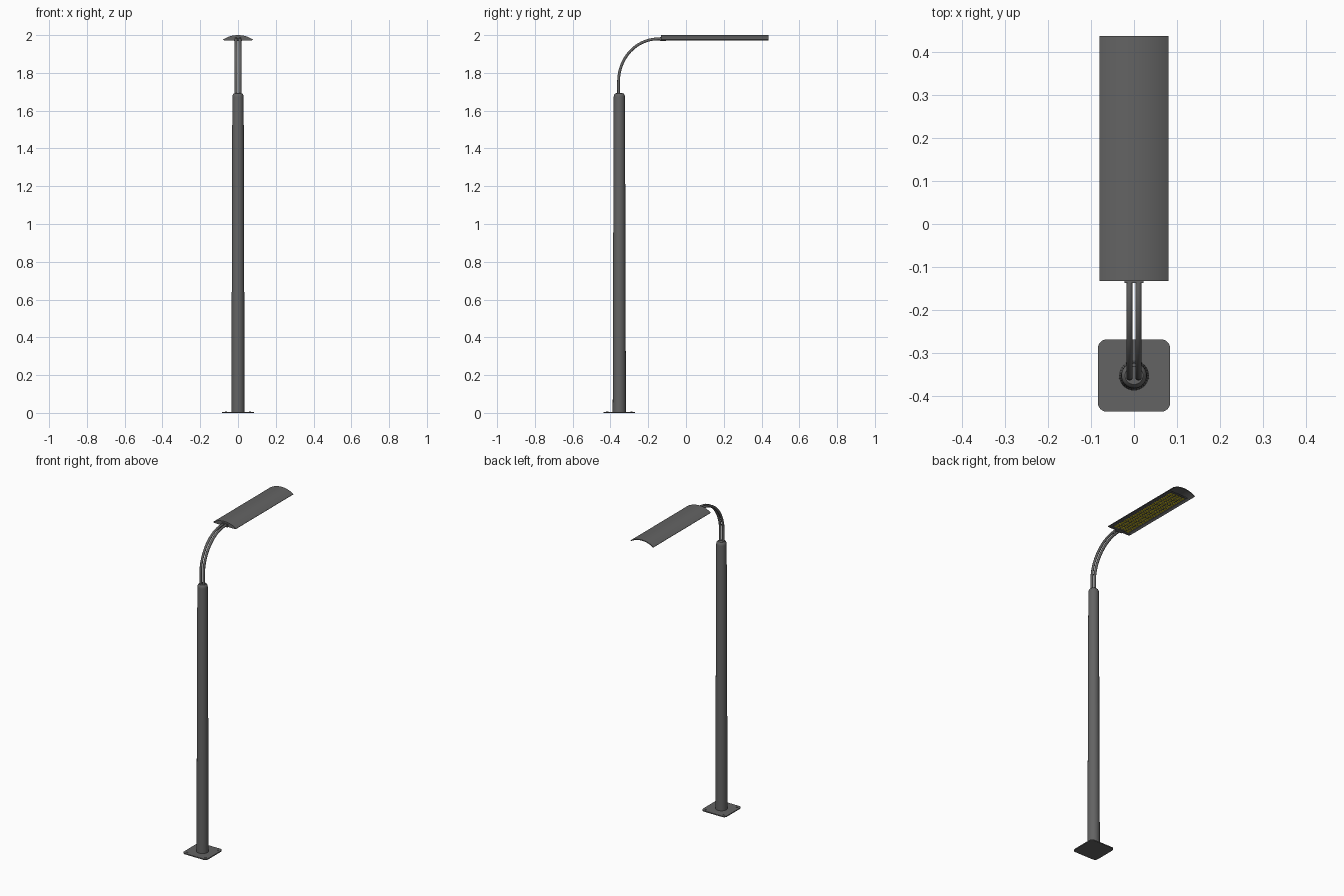
import bpy, bmesh, math
from mathutils import Matrix

if "Cube" in bpy.data.objects:
    bpy.data.objects.remove(bpy.data.objects["Cube"])

PY = -0.353  # pole centre in y


def material(name, rgb):
    m = bpy.data.materials.new(name)
    m.diffuse_color = (*rgb, 1)
    m.use_nodes = True
    m.node_tree.nodes["Principled BSDF"].inputs["Base Color"].default_value = m.diffuse_color
    return m


grey = material("dark_grey_metal", (0.125, 0.125, 0.125))
yellow = material("led_yellow", (0.75, 0.62, 0.02))


def make(name, bm, mat, smooth=True):
    bmesh.ops.recalc_face_normals(bm, faces=bm.faces)
    me = bpy.data.meshes.new(name)
    bm.to_mesh(me)
    bm.free()
    me.materials.append(mat)
    ob = bpy.data.objects.new(name, me)
    bpy.context.collection.objects.link(ob)
    if smooth:
        bpy.ops.object.select_all(action='DESELECT')
        ob.select_set(True)
        bpy.context.view_layer.objects.active = ob
        bpy.ops.object.shade_smooth_by_angle(angle=math.radians(35))
    return ob


def add_box(bm, c, s):
    bmesh.ops.create_cube(bm, size=1, matrix=Matrix.Translation(c) @ Matrix.Diagonal((*s, 1)))


def prism(bm, pts, offset):
    """Extrude a closed outline by an offset."""
    f = bm.faces.new([bm.verts.new(p) for p in pts])
    r = bmesh.ops.extrude_face_region(bm, geom=[f], use_keep_orig=True)
    vs = [g for g in r['geom'] if isinstance(g, bmesh.types.BMVert)]
    bmesh.ops.translate(bm, verts=vs, vec=offset)


# base plate with rounded corners
bm = bmesh.new()
half, rad = 0.084, 0.02
outline = []
for q in range(4):
    a0 = q * math.pi / 2
    cx = (half - rad) * (1 if q in (0, 3) else -1)
    cy = (half - rad) * (1 if q in (0, 1) else -1)
    for i in range(7):
        a = a0 + i * math.pi / 12
        outline.append((cx + rad * math.cos(a), PY + cy + rad * math.sin(a), 0))
prism(bm, outline, (0, 0, 0.006))
make("base_plate", bm, grey)

# anchor bolts
bm = bmesh.new()
for sx in (-1, 1):
    for sy in (-1, 1):
        bmesh.ops.create_cone(bm, cap_ends=True, segments=12, radius1=0.006, radius2=0.006,
                              depth=0.004, matrix=Matrix.Translation((sx * 0.064, PY + sy * 0.064, 0.006)))
make("anchor_bolts", bm, grey)

# tapered pole with a rounded top, lathed from a profile
bm = bmesh.new()
profile = [(0, 0.003), (0.035, 0.003), (0.030, 1.672), (0.029, 1.680), (0.026, 1.687), (0.021, 1.692), (0, 1.693)]
verts = [bm.verts.new((r, PY, z)) for r, z in profile]
edges = [bm.edges.new(p) for p in zip(verts, verts[1:])]
bmesh.ops.spin(bm, geom=verts + edges, cent=(0, PY, 0), axis=(0, 0, 1), angle=2 * math.pi, steps=32)
bmesh.ops.remove_doubles(bm, verts=bm.verts, dist=1e-5)
make("pole", bm, grey)

# twin bent arm tubes
path = [(PY - 0.004, 1.67)]
for i in range(17):
    t = i / 16 * math.pi / 2
    path.append((PY - 0.004 + 0.21 * (1 - math.cos(t)), 1.755 + 0.225 * math.sin(t)))
path.append((-0.11, 1.98))
for side, x in (("left", -0.0105), ("right", 0.0105)):
    bm = bmesh.new()
    rings = []
    for i, (y, z) in enumerate(path):
        ya, za = path[max(i - 1, 0)]
        yb, zb = path[min(i + 1, len(path) - 1)]
        a = math.atan2(zb - za, yb - ya)
        ring = []
        for k in range(14):
            u = 2 * math.pi * k / 14
            n = 0.0075 * math.sin(u)
            ring.append(bm.verts.new((x + 0.0075 * math.cos(u), y - n * math.sin(a), z + n * math.cos(a))))
        rings.append(ring)
    for r1, r2 in zip(rings, rings[1:]):
        for k in range(14):
            bm.faces.new((r1[k], r1[(k + 1) % 14], r2[(k + 1) % 14], r2[k]))
    bm.faces.new(rings[0])
    bm.faces.new(rings[-1])
    make("arm_tube_" + side, bm, grey)

# arched lamp shell, open underneath and at the far end
HW, SAG, Y0, Y1 = 0.08, 0.024, -0.133, 0.438
R = (HW ** 2 + SAG ** 2) / (2 * SAG)
A = math.asin(HW / R)


def arc(r, y, n=24):
    return [(r * math.sin(A * (2 * i / n - 1)), y, 2.0 - R + r * math.cos(A * (2 * i / n - 1)))
            for i in range(n + 1)]


bm = bmesh.new()
prism(bm, arc(R, Y0) + arc(R - 0.005, Y0)[::-1], (0, Y1 - Y0, 0))
make("lamp_shell", bm, grey)

# end wall that closes the shell on the arm side
bm = bmesh.new()
prism(bm, arc(R - 0.001, Y0 + 0.0005) + [(0.072, Y0 + 0.0005, 1.971), (-0.072, Y0 + 0.0005, 1.971)],
      (0, 0.012, 0))
make("lamp_end_wall", bm, grey)

# socket joining the arms to the lamp
bm = bmesh.new()
add_box(bm, (0, -0.122, 1.979), (0.044, 0.03, 0.02))
make("arm_socket", bm, grey, False)

# panel carrying the lights
bm = bmesh.new()
add_box(bm, (0, 0.13, 1.979), (0.128, 0.52, 0.006))
make("led_panel", bm, grey, False)

# rows of light chips under the panel
bm = bmesh.new()
for i in range(5):
    for j in range(26):
        add_box(bm, (-0.044 + i * 0.022, -0.105 + j * 0.0192, 1.9745), (0.012, 0.012, 0.004))
make("led_chips", bm, yellow, False)
